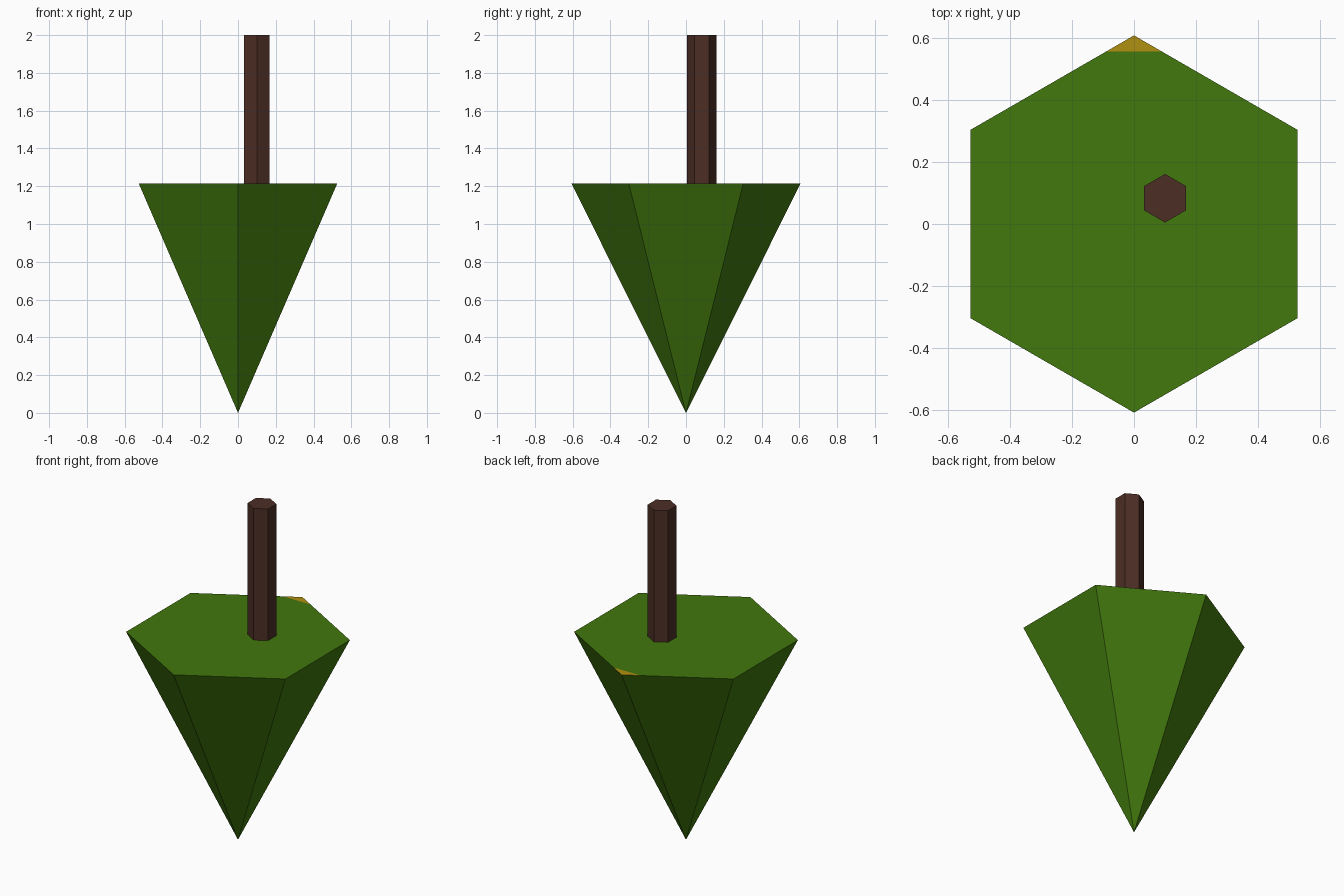
import bpy, bmesh, math
from mathutils import Vector

if "Cube" in bpy.data.objects:
    bpy.data.objects.remove(bpy.data.objects["Cube"])


def material(name, rgb):
    m = bpy.data.materials.new(name)
    m.diffuse_color = (*rgb, 1)
    m.use_nodes = True
    m.node_tree.nodes["Principled BSDF"].inputs["Base Color"].default_value = m.diffuse_color
    return m


green = material("leaf green", (0.053, 0.188, 0.004))
gold = material("gold", (0.434, 0.279, 0.005))
brown = material("bark brown", (0.072, 0.027, 0.018))


def hexagon(bm, cx, cy, z, r):
    # Hexagon ring with a corner pointing to +y
    return [bm.verts.new((cx + r * math.sin(i * math.pi / 3),
                          cy + r * math.cos(i * math.pi / 3), z)) for i in range(6)]


def finish(bm, name, mats):
    bmesh.ops.recalc_face_normals(bm, faces=bm.faces[:])
    me = bpy.data.meshes.new(name)
    bm.to_mesh(me)
    bm.free()
    for m in mats:
        me.materials.append(m)
    ob = bpy.data.objects.new(name, me)
    bpy.context.collection.objects.link(ob)


# Inverted six-sided cone, standing on its tip
bm = bmesh.new()
ring = hexagon(bm, 0, 0, 1.215, 0.607)
tip = bm.verts.new((0, 0, 0))
for i in range(6):
    bm.faces.new((ring[i], ring[(i + 1) % 6], tip))
cap = bm.faces.new(ring)
# Gold corner cut into the flat top
bmesh.ops.bisect_plane(bm, geom=[cap] + cap.edges[:] + cap.verts[:], dist=1e-5,
                       plane_co=Vector((0, 0.555, 0)), plane_no=Vector((0, 1, 0)))
for f in bm.faces:
    if all(v.co.z > 1.2 and v.co.y > 0.55 for v in f.verts):
        f.material_index = 1
finish(bm, "foliage_cone", [green, gold])

# Hexagonal trunk rising from the flat top
bm = bmesh.new()
low = hexagon(bm, 0.1, 0.083, 1.205, 0.078)
high = hexagon(bm, 0.1, 0.083, 2.0, 0.078)
for i in range(6):
    j = (i + 1) % 6
    bm.faces.new((low[i], low[j], high[j], high[i]))
bm.faces.new(low)
bm.faces.new(high)
finish(bm, "trunk", [brown])
